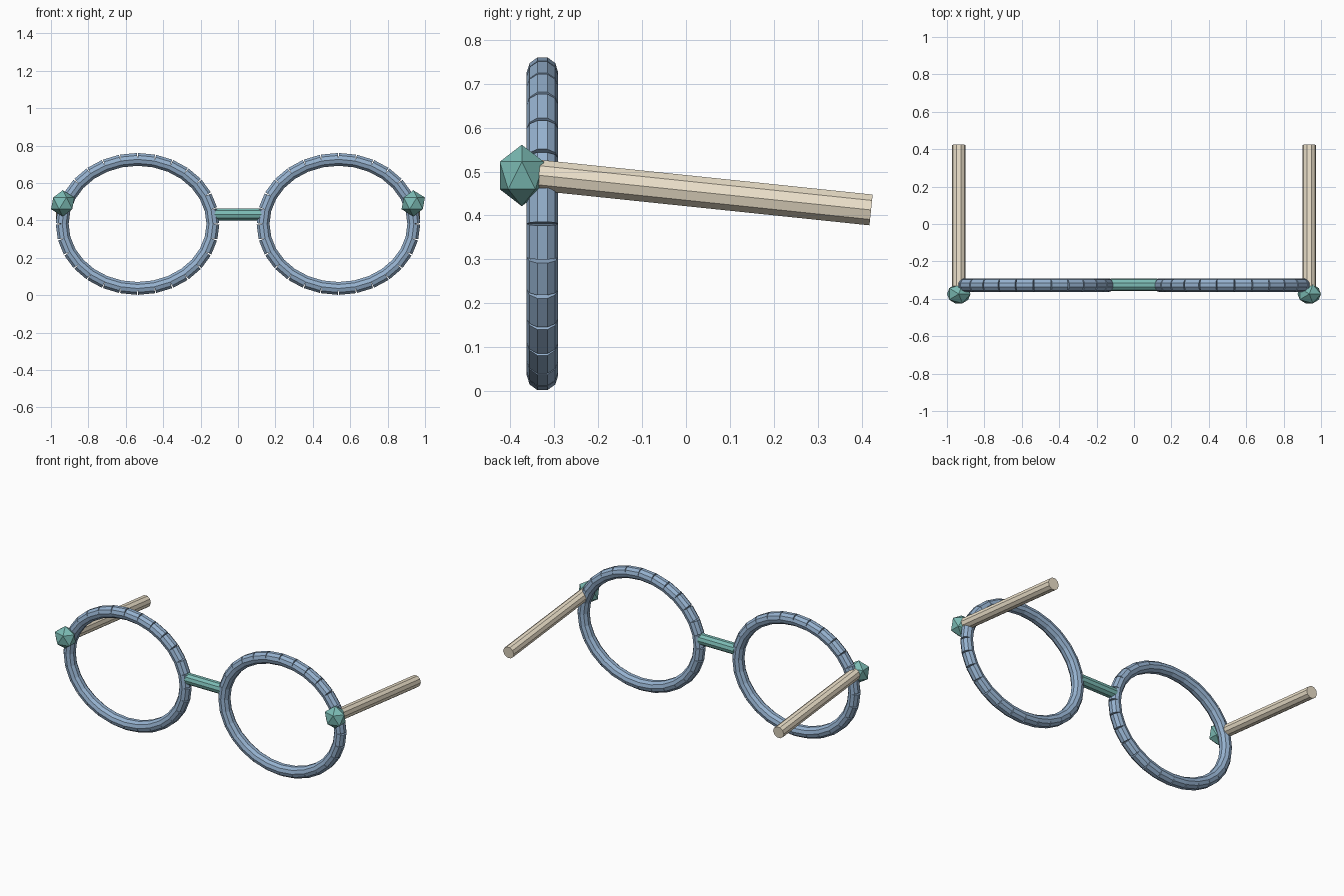
import bpy, bmesh, math
from mathutils import Vector, Matrix

if "Cube" in bpy.data.objects:
    bpy.data.objects.remove(bpy.data.objects["Cube"])

SIDES = 10       # sides of every tube
SEGMENTS = 28    # straight pieces per rim


def material(name, rgb):
    m = bpy.data.materials.new(name)
    m.diffuse_color = (*rgb, 1)
    m.use_nodes = True
    m.node_tree.nodes["Principled BSDF"].inputs["Base Color"].default_value = m.diffuse_color
    return m


blue = material("rim_blue", (0.30, 0.44, 0.62))
teal = material("joint_teal", (0.20, 0.50, 0.46))
tan = material("arm_tan", (0.84, 0.75, 0.59))


def add_tube(bm, a, b, radius, up):
    """Capped straight tube from a to b with one vertex row facing 'up'."""
    a, b = Vector(a), Vector(b)
    z = (b - a).normalized()
    x = Vector(up).cross(z).normalized()
    y = z.cross(x)
    rot = Matrix((x, y, z)).transposed().to_4x4()
    bmesh.ops.create_cone(bm, cap_ends=True, segments=SIDES, radius1=radius,
                          radius2=radius, depth=(b - a).length,
                          matrix=Matrix.Translation((a + b) / 2) @ rot)


def finish(bm, name, mat):
    me = bpy.data.meshes.new(name)
    bm.to_mesh(me)
    bm.free()
    me.materials.append(mat)
    ob = bpy.data.objects.new(name, me)
    bpy.context.collection.objects.link(ob)
    return ob


for side, s in (("left", -1), ("right", 1)):
    # oval rim made of short straight tubes
    bm = bmesh.new()
    pts = []
    for i in range(SEGMENTS + 1):
        t = 2 * math.pi * i / SEGMENTS
        pts.append((s * 0.537 + 0.403 * math.cos(t), -0.327, 0.381 + 0.345 * math.sin(t)))
    for a, b in zip(pts, pts[1:]):
        add_tube(bm, a, b, 0.036, (0, 1, 0))
    finish(bm, side + "_rim", blue)

    # faceted hinge knob
    bm = bmesh.new()
    bmesh.ops.create_icosphere(bm, subdivisions=1, radius=1)
    bmesh.ops.transform(bm, verts=bm.verts, matrix=Matrix.Translation(
        (s * 0.937, -0.374, 0.491)) @ Matrix.Diagonal((0.07, 0.059, 0.07, 1)))
    finish(bm, side + "_hinge", teal)

    # side arm sloping down to the back
    bm = bmesh.new()
    add_tube(bm, (s * 0.937, -0.335, 0.4915), (s * 0.937, 0.4215, 0.4125), 0.037, (1, 0, 0))
    finish(bm, side + "_arm", tan)

# bridge between the rims
bm = bmesh.new()
add_tube(bm, (-0.125, -0.325, 0.432), (0.125, -0.325, 0.432), 0.034, (0, 1, 0))
finish(bm, "nose_bridge", teal)
